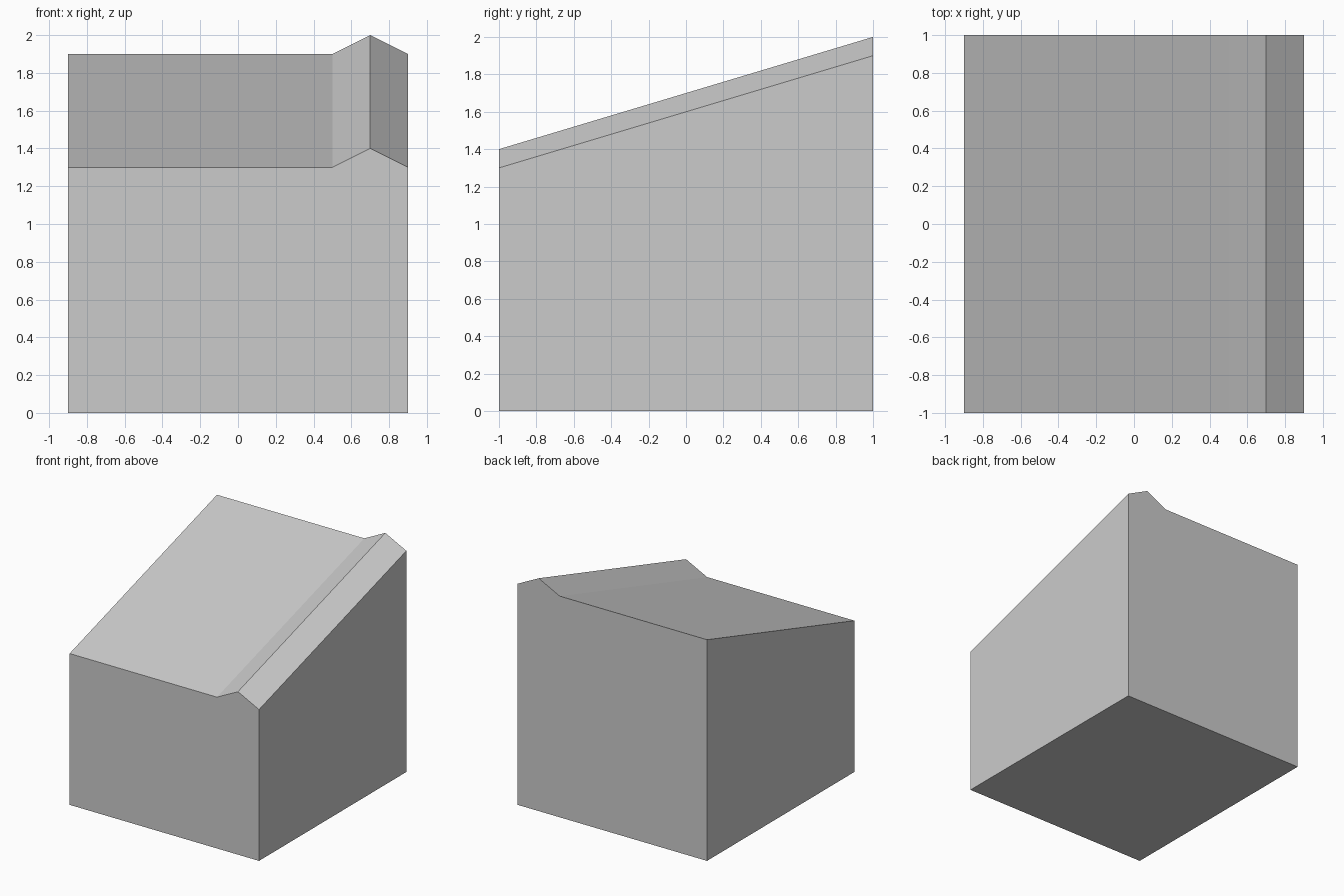
import bpy
import bmesh

cube = bpy.data.objects.get("Cube")
if cube:
    bpy.data.objects.remove(cube, do_unlink=True)

HALF_DEPTH = 1.0
BACK_RISE = 0.6  # the top climbs this much from front to back

# Plain grey for the whole block
grey = bpy.data.materials.new("light_grey")
grey.use_nodes = True
colour = (0.6, 0.6, 0.6, 1)
grey.diffuse_color = colour
grey.node_tree.nodes["Principled BSDF"].inputs["Base Color"].default_value = colour

# Front outline: flat base, level top, and a peaked ridge along the left edge
outline = [(-0.9, 0), (0.9, 0), (0.9, 1.3), (0.7, 1.4), (0.5, 1.3), (-0.9, 1.3)]

bm = bmesh.new()
front = bm.faces.new([bm.verts.new((x, -HALF_DEPTH, z)) for x, z in outline])

# Sweep the outline to the back, raising only the top points
swept = bmesh.ops.extrude_face_region(bm, geom=[front], use_keep_orig=True)
for v in swept["geom"]:
    if isinstance(v, bmesh.types.BMVert):
        v.co.y = HALF_DEPTH
        if v.co.z > 0:
            v.co.z += BACK_RISE
bmesh.ops.recalc_face_normals(bm, faces=bm.faces)

mesh = bpy.data.meshes.new("sloped_ridge_block")
bm.to_mesh(mesh)
bm.free()
mesh.materials.append(grey)
block = bpy.data.objects.new("sloped_ridge_block", mesh)
bpy.context.collection.objects.link(block)
